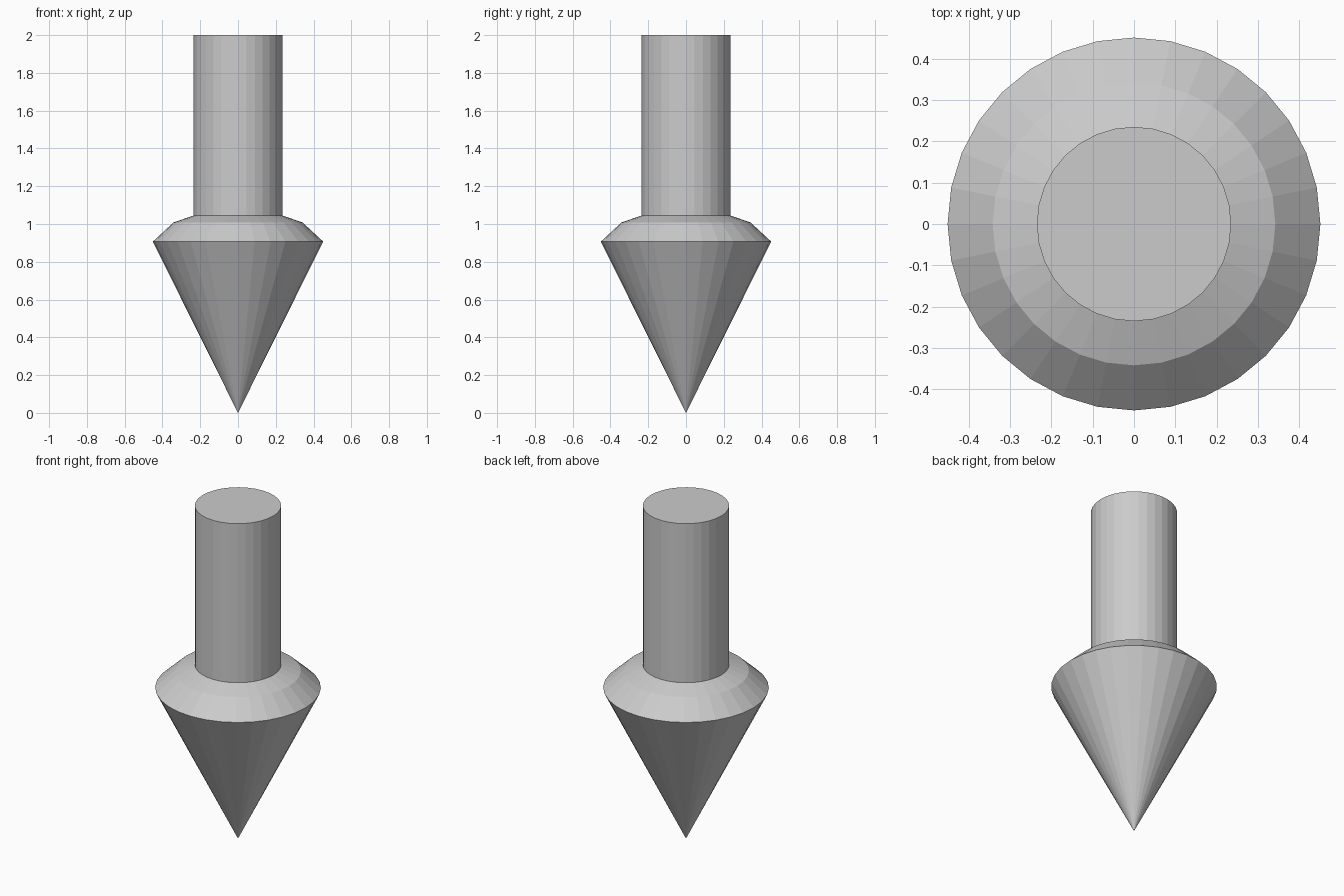
import bpy, bmesh
from math import cos, sin, tau

if "Cube" in bpy.data.objects:
    bpy.data.objects.remove(bpy.data.objects["Cube"])

SIDES = 32


def lathe(name, profile):
    """Closed flat-faced solid from (radius, z) points; radius 0 is a tip."""
    bm = bmesh.new()
    rings = []
    for r, z in profile:
        count = SIDES if r else 1
        rings.append([bm.verts.new((r * cos(tau * i / SIDES), r * sin(tau * i / SIDES), z))
                      for i in range(count)])
    for low, high in zip(rings, rings[1:]):
        for i in range(SIDES):
            j = (i + 1) % SIDES
            if len(low) == 1:
                bm.faces.new((low[0], high[j], high[i]))
            else:
                bm.faces.new((low[i], low[j], high[j], high[i]))
    bm.faces.new(rings[-1])
    bmesh.ops.recalc_face_normals(bm, faces=bm.faces)
    mesh = bpy.data.meshes.new(name)
    bm.to_mesh(mesh)
    bm.free()
    obj = bpy.data.objects.new(name, mesh)
    bpy.context.collection.objects.link(obj)
    return obj


# Downward arrow: cone tip, two-step shoulder, round shaft
lathe("down_arrow", [(0, 0), (0.451, 0.907), (0.342, 1.008), (0.235, 1.045), (0.235, 2.0)])
